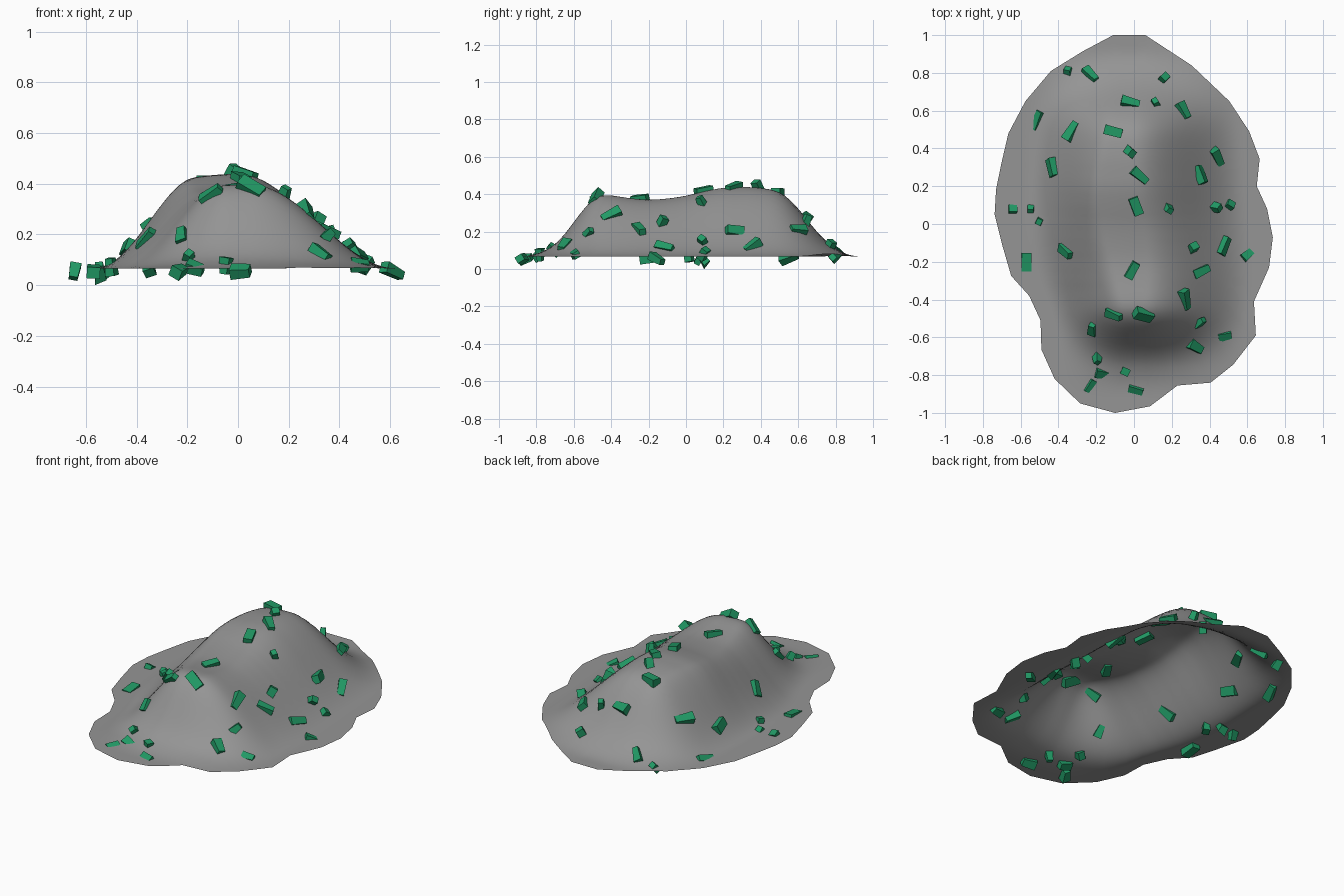
import bpy, bmesh, math, random
from mathutils import Matrix, Vector

if "Cube" in bpy.data.objects:
    bpy.data.objects.remove(bpy.data.objects["Cube"])

random.seed(4)
BASE = 0.066


def lerp_table(table, y):
    """Linear interpolation of rows (y, values...)."""
    if y <= table[0][0]:
        return table[0][1:]
    for a, b in zip(table, table[1:]):
        if y <= b[0]:
            t = (y - a[0]) / (b[0] - a[0])
            return [p + (q - p) * t for p, q in zip(a[1:], b[1:])]
    return table[-1][1:]


def smooth_table(table, y, spread):
    rows = [lerp_table(table, y + spread * d) for d in (-1, -.5, 0, .5, 1)]
    return [sum(c) / 5 for c in zip(*rows)]


# Ridge height along y
RIDGE = [(-.86, 0), (-.78, .02), (-.7, .06), (-.62, .155), (-.55, .255), (-.48, .325),
         (-.42, .332), (-.3, .312), (-.2, .303), (-.1, .31), (0, .325), (.1, .35),
         (.2, .37), (.35, .373), (.48, .357), (.55, .315), (.62, .235), (.7, .13),
         (.78, .055), (.88, 0)]
# Flat half-width and foot half-width: left, then right
FLANKS = [(-.8, .02, .42, .02, .6), (-.5, .03, .43, .05, .6), (-.35, .06, .48, .07, .62),
          (-.15, .14, .57, .08, .62), (.05, .18, .57, .03, .6), (.25, .19, .57, .0, .59),
          (.5, .12, .56, .0, .57), (.9, .05, .55, .0, .53)]


def ground(x, y):
    h = smooth_table(RIDGE, y, .04)[0]
    l0, l1, r0, r1 = smooth_table(FLANKS, y, .15)
    a, b = (l0, l1) if x < 0 else (r0, r1)
    t = min(max((abs(x) - a) / (b - a), 0), 1)
    crown = 1 - 1.2 * x * x if x < 0 else 1
    return BASE + h * crown * (1 - t * t * (3 - 2 * t))


def add_object(name, bm, colour):
    mesh = bpy.data.meshes.new(name)
    bm.to_mesh(mesh)
    bm.free()
    ob = bpy.data.objects.new(name, mesh)
    bpy.context.collection.objects.link(ob)
    mat = bpy.data.materials.new(name)
    mat.diffuse_color = colour
    mat.use_nodes = True
    mat.node_tree.nodes["Principled BSDF"].inputs["Base Color"].default_value = mat.diffuse_color
    mesh.materials.append(mat)
    return ob


# Mound sheet: ragged outline filled with rings that follow the ground height
OUTLINE = [(-.11, 1), (.06, 1), (.305, .84), (.505, .65), (.61, .49), (.665, .345),
           (.65, .2), (.705, .08), (.735, -.07), (.715, -.23), (.635, -.41), (.645, -.59),
           (.525, -.745), (.405, -.84), (.23, -.855), (.085, -.965), (-.1, -1),
           (-.285, -.95), (-.42, -.82), (-.49, -.665), (-.495, -.51), (-.555, -.38),
           (-.65, -.275), (-.695, -.12), (-.738, .05), (-.73, .185), (-.7, .33),
           (-.665, .48), (-.575, .65), (-.44, .81), (-.27, .915)]
SPLIT, RINGS = 4, 36
rim = []
for p, q in zip(OUTLINE, OUTLINE[1:] + OUTLINE[:1]):
    rim += [Vector(p).lerp(Vector(q), i / SPLIT) for i in range(SPLIT)]
rim.reverse()
bm = bmesh.new()
centre = bm.verts.new((0, 0, ground(0, 0)))
rings = []
for r in range(1, RINGS + 1):
    k = r / RINGS
    rings.append([bm.verts.new((p.x * k, p.y * k, ground(p.x * k, p.y * k))) for p in rim])
n = len(rim)
for i in range(n):
    j = (i + 1) % n
    bm.faces.new((centre, rings[0][i], rings[0][j]))
    for a, b in zip(rings, rings[1:]):
        bm.faces.new((a[i], b[i], b[j], a[j]))
for f in bm.faces:
    f.smooth = True
add_object("mound_sheet", bm, (0.3, 0.3, 0.3, 1))

# Green chips: bars lying on the slope (x, y, heading) and short upright chunks (x, y)
BARS = [(-.23, .79, -50), (-.02, .64, -10), (-.51, .55, 65), (-.33, .49, 60), (-.11, .49, -15),
        (.26, .6, -65), (.44, .355, -45), (-.43, .3, -65), (.03, .255, -40), (.35, .26, -75),
        (.01, .095, -70), (-.36, -.145, -15), (-.57, -.2, 90), (-.01, -.245, 60),
        (-.105, -.48, 0), (.05, -.48, -30), (-.17, -.79, -15), (.27, -.4, -60),
        (.475, -.115, 60), (.48, -.59, 10), (.61, -.155, 40), (-.22, -.555, 60),
        (-.23, -.855, 60), (.01, -.88, -15), (.355, -.25, 20), (.325, -.65, -40)]
CHUNKS = [(-.35, .8), (.155, .77), (.115, .64), (-.025, .385), (.18, .085), (.425, .09),
          (.5, .095), (.31, -.13), (.35, -.52), (-.195, -.705), (-.05, -.78),
          (-.645, .07), (-.545, .09), (-.5, .015)]


def slope_frame(x, y, heading):
    e = .02
    nrm = Vector((ground(x - e, y) - ground(x + e, y),
                  ground(x, y - e) - ground(x, y + e), 2 * e)).normalized()
    d = Vector((math.cos(heading), math.sin(heading), 0))
    d = (d - nrm * d.dot(nrm)).normalized()
    return Matrix((d, nrm.cross(d), nrm)).transposed()


def chip(bm, x, y, heading, size, tilt):
    """A block with one tapered end, sunk halfway into the sheet."""
    rot = (slope_frame(x, y, heading) @ Matrix.Rotation(tilt, 3, 'Y')
           @ Matrix.Rotation(random.uniform(-.5, .5), 3, 'X'))
    vs = bmesh.ops.create_cube(bm, size=1)["verts"]
    taper = random.uniform(.65, 1)
    for v in vs:
        c = Vector(v.co)
        k = taper if c.x > 0 else 1
        v.co = rot @ Vector((c.x * size[0], c.y * size[1] * k, c.z * size[2] * k))
    low = min(v.co.z for v in vs)
    g = ground(x, y)
    z = max(g - .012 if g < BASE + .03 else g + .002, -low)
    bmesh.ops.translate(bm, verts=vs, vec=(x, y, z))


bm = bmesh.new()
for x, y, deg in BARS:
    length = random.uniform(.09, .11) if y > -.5 else random.uniform(.07, .085)
    chip(bm, x, y, math.radians(deg), (length, random.uniform(.045, .055), .045),
         random.uniform(-.35, .35))
for x, y in CHUNKS:
    chip(bm, x, y, random.uniform(0, 6.28), (random.uniform(.06, .08), .045, .04),
         random.choice((-1, 1)) * random.uniform(.7, 1.3))
# Settle the lowest corner on the floor
low = min(bm.verts, key=lambda v: v.co.z)
low.co.z = 0
add_object("green_chips", bm, (0.015, 0.32, 0.13, 1))
